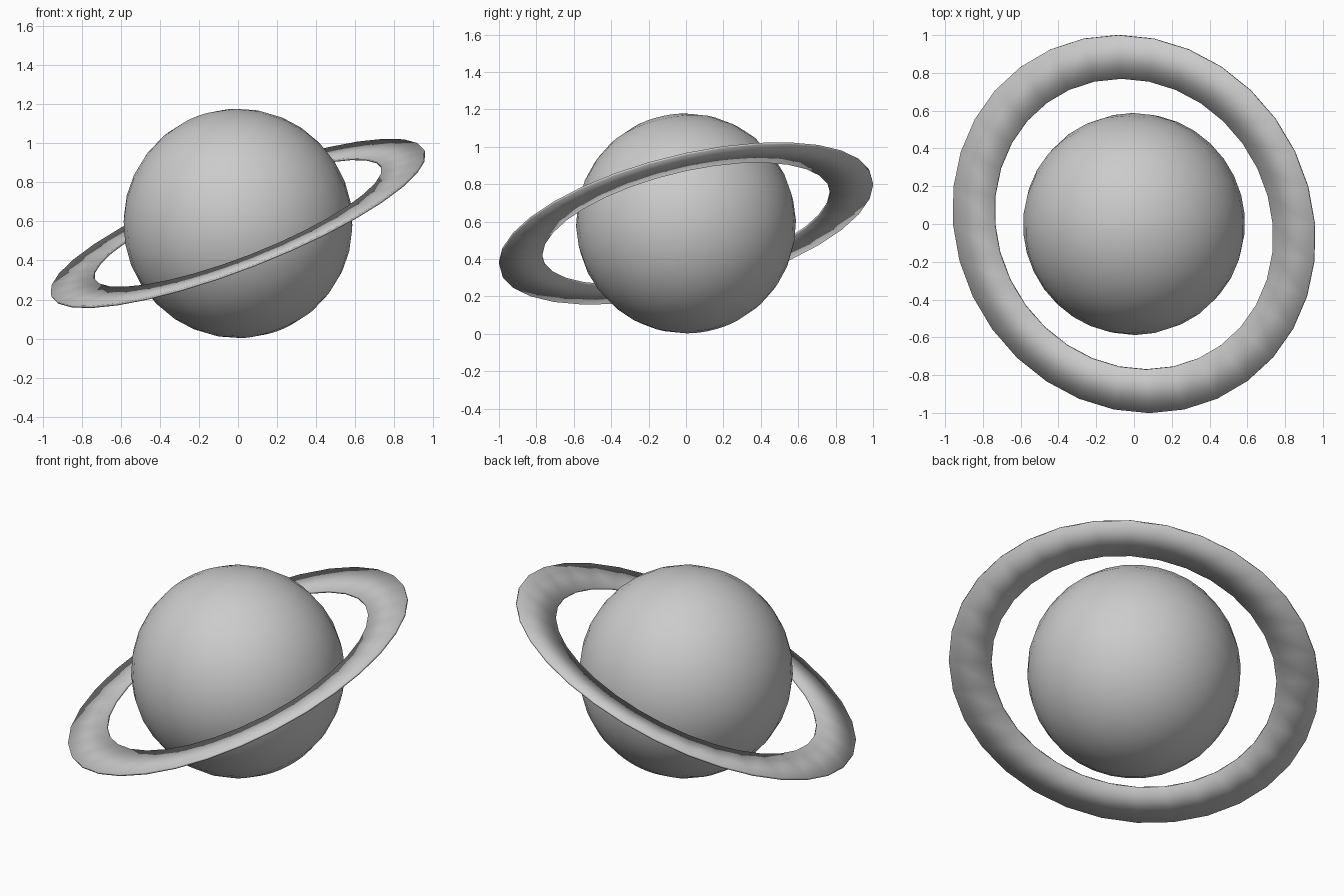
import bpy, bmesh, math
from mathutils import Vector, Matrix

if "Cube" in bpy.data.objects:
    bpy.data.objects.remove(bpy.data.objects["Cube"])

CENTRE = Vector((0, 0, 0.59))

# Shared tilted axis for the planet and its ring
n = Vector((-0.353, -0.224, 0.908)).normalized()
y_axis = (Vector((0, 1, 0)) - n * n.y).normalized()
x_axis = y_axis.cross(n)
TILT = Matrix((x_axis, y_axis, n)).transposed().to_4x4()


def finish(bm, name):
    bmesh.ops.recalc_face_normals(bm, faces=bm.faces)
    for f in bm.faces:
        f.smooth = True
    mesh = bpy.data.meshes.new(name)
    bm.to_mesh(mesh)
    bm.free()
    ob = bpy.data.objects.new(name, mesh)
    bpy.context.collection.objects.link(ob)
    ob.matrix_world = Matrix.Translation(CENTRE) @ TILT
    return ob


# Planet globe
bm = bmesh.new()
bmesh.ops.create_uvsphere(bm, u_segments=32, v_segments=16, radius=0.588)
finish(bm, "planet")

# Thin flat ring: a cross-section swept around the axis
SEGMENTS = 32
section = [(0.79, -0.006), (1.026, -0.006), (1.026, 0.006), (0.79, 0.006)]
bm = bmesh.new()
loops = []
for i in range(SEGMENTS):
    a = 2 * math.pi * i / SEGMENTS
    loops.append([bm.verts.new((r * math.cos(a), r * math.sin(a), z))
                  for r, z in section])
for i in range(SEGMENTS):
    p, q = loops[i], loops[(i + 1) % SEGMENTS]
    for j in range(4):
        k = (j + 1) % 4
        bm.faces.new((p[j], q[j], q[k], p[k]))
finish(bm, "ring")
